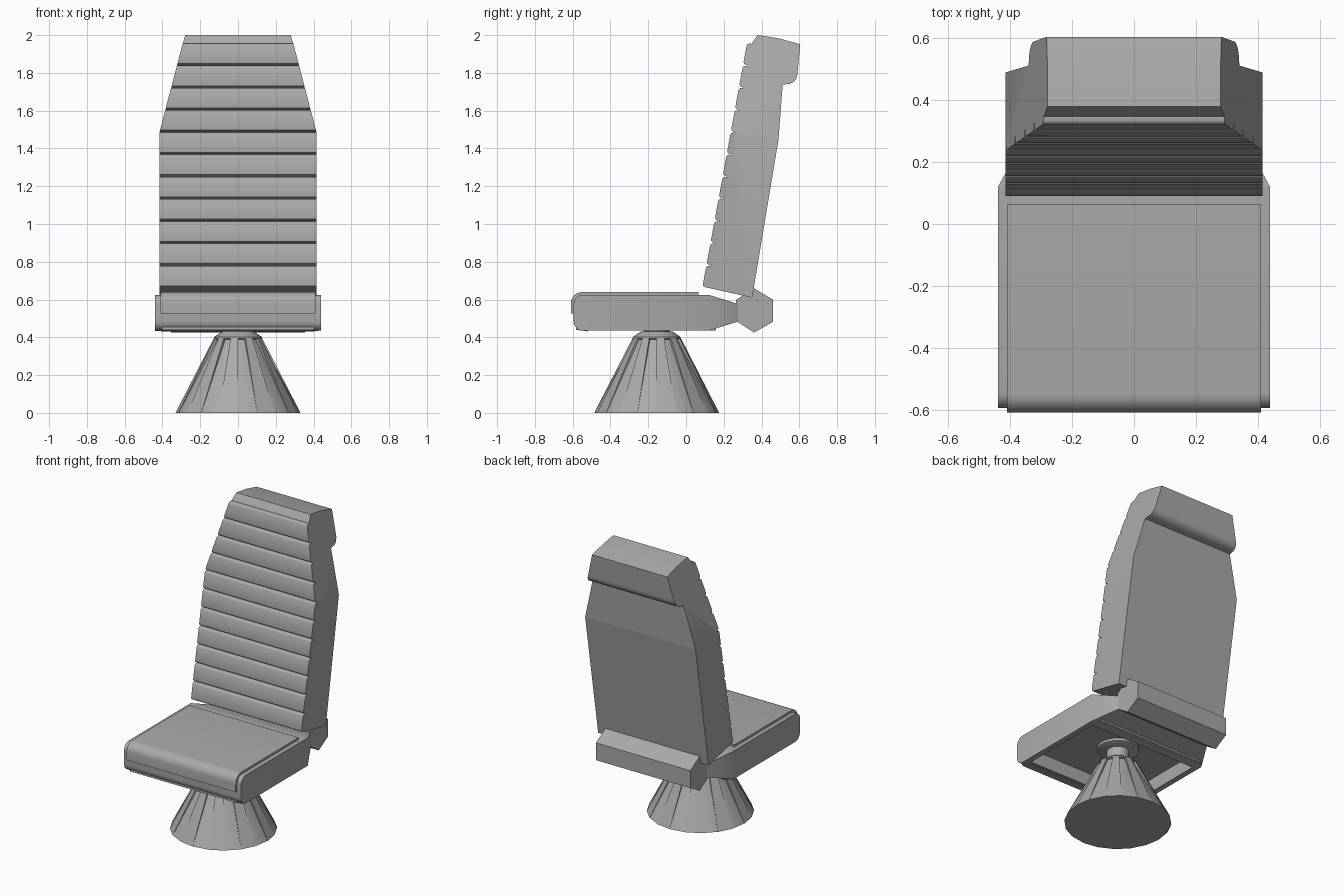
import bpy, bmesh
from math import sin, cos, pi
from mathutils import Vector

if "Cube" in bpy.data.objects:
    bpy.data.objects.remove(bpy.data.objects["Cube"])

grey = bpy.data.materials.new("seat_grey")
grey.use_nodes = True
grey.diffuse_color = (0.4, 0.4, 0.4, 1)
grey.node_tree.nodes["Principled BSDF"].inputs["Base Color"].default_value = (0.4, 0.4, 0.4, 1)


def finish(bm, name):
    bmesh.ops.recalc_face_normals(bm, faces=bm.faces)
    mesh = bpy.data.meshes.new(name)
    bm.to_mesh(mesh)
    bm.free()
    mesh.materials.append(grey)
    obj = bpy.data.objects.new(name, mesh)
    bpy.context.collection.objects.link(obj)
    bpy.ops.object.select_all(action="DESELECT")
    obj.select_set(True)
    bpy.context.view_layer.objects.active = obj
    bpy.ops.object.shade_smooth_by_angle(angle=0.6)
    return obj


def extrude_profile(profile, half):
    """Extrude a (y, z) profile from -half to +half along x."""
    bm = bmesh.new()
    face = bm.faces.new([bm.verts.new((-half, y, z)) for y, z in profile])
    res = bmesh.ops.extrude_face_region(bm, geom=[face])
    verts = [v for v in res["geom"] if isinstance(v, bmesh.types.BMVert)]
    bmesh.ops.translate(bm, verts=verts, vec=(2 * half, 0, 0))
    bmesh.ops.recalc_face_normals(bm, faces=bm.faces)
    return bm


def cut(bm, point, normal):
    bmesh.ops.bisect_plane(bm, geom=bm.verts[:] + bm.edges[:] + bm.faces[:],
                           plane_co=point, plane_no=normal)


def arc(cy, cz, r, start, end, n=6):
    angles = [(start + (end - start) * i / n) * pi / 180 for i in range(n + 1)]
    return [(cy + r * cos(a), cz + r * sin(a)) for a in angles]


def lathe(name, profile, sides, cy):
    """Closed turned solid from (radius, z) points."""
    bm = bmesh.new()
    rings = [[bm.verts.new((r * cos(2 * pi * i / sides), cy + r * sin(2 * pi * i / sides), z))
              for i in range(sides)] for r, z in profile]
    for a, b in zip(rings, rings[1:]):
        for i in range(sides):
            j = (i + 1) % sides
            bm.faces.new((a[i], a[j], b[j], b[i]))
    bm.faces.new(rings[0])
    bm.faces.new(rings[-1])
    return finish(bm, name)


# Backrest: ribbed front, headrest roll behind, tapered above the shoulder
RIBS, PITCH = 11, 0.1177
rib = [(0.025, 0), (0.012, 0.001), (0.003, 0.006), (0, 0.015),
       (0, 0.1), (0.003, 0.108), (0.01, 0.113), (0.025, 0.114)]
profile = []
for i in range(RIBS):
    for u, h in rib:
        rise = i * PITCH + h
        profile.append((0.087 + 0.183 * rise + u, 0.667 + rise - 0.15 * u))
profile += [(0.352, 1.962), (0.38, 2.0), (0.49, 1.983), (0.605, 1.952)]
profile += arc(0.535, 1.795, 0.055, 0, -90)
profile += [(0.512, 1.738), (0.49, 1.45), (0.35, 0.61)]
back = extrude_profile(profile, 0.415)
cut(back, (0, 0.49, 1.45), (0, 0.155, 1))
for v in back.verts:
    over = v.co.z + 0.155 * v.co.y - 1.526
    if over > 0:
        v.co.x *= 1 - 0.614 * over
finish(back, "backrest")

# Seat frame: rounded front, narrowing to the hinge, hollow underneath
R = 0.05
profile = arc(-0.545, 0.485, R, 270, 180) + arc(-0.545, 0.575, R, 180, 90)
profile += [(0.12, 0.625), (0.28, 0.575), (0.28, 0.485), (0.12, 0.435)]
frame = extrude_profile(profile, 0.44)
cut(frame, (0, 0.12, 0), (0, 1, 0))
for v in frame.verts:
    if v.co.y > 0.2:
        v.co.x *= 0.8
bmesh.ops.recalc_face_normals(frame, faces=frame.faces)
frame.normal_update()
under = [f for f in frame.faces if f.normal.z < -0.99]
bmesh.ops.inset_individual(frame, faces=under, thickness=0.055)
res = bmesh.ops.extrude_face_region(frame, geom=under)
bmesh.ops.translate(frame, vec=(0, 0, 0.09),
                    verts=[v for v in res["geom"] if isinstance(v, bmesh.types.BMVert)])
bmesh.ops.delete(frame, geom=[f for f in under if f.is_valid], context="FACES_ONLY")
finish(frame, "seat_frame")

# Seat cushion wrapping over the front edge
profile = [(-0.5, 0.525), (-0.61, 0.525)] + arc(-0.55, 0.58, 0.06, 180, 90)
profile += [(0.065, 0.64), (0.065, 0.6), (-0.5, 0.6)]
finish(extrude_profile(profile, 0.41), "seat_cushion")

# Hinge bar behind the seat
hinge = [(0.265, 0.487), (0.36, 0.425), (0.46, 0.482),
         (0.46, 0.6), (0.36, 0.66), (0.265, 0.598)]
finish(extrude_profile(hinge, 0.355), "hinge_bar")

# Pedestal: fluted cone, collar, stem and mounting flange
CY, SIDES = -0.155, 20
lathe("pedestal_core", [(0.33, 0), (0.112, 0.395)], SIDES, CY)
lathe("pedestal_collar", [(0.1, 0.385), (0.128, 0.393), (0.126, 0.402), (0.085, 0.43)], SIDES, CY)
lathe("stem", [(0.07, 0.42), (0.07, 0.52)], 24, CY)
lathe("mounting_flange", [(0.11, 0.5), (0.13, 0.508), (0.13, 0.53)], 24, CY)
fins = bmesh.new()
for i in range(0, SIDES, 2):
    pts = []
    for k in (i, i + 1):
        a = 2 * pi * k / SIDES
        for r, z in ((0.331, 0), (0.128, 0.395), (0.1, 0.395), (0.3, 0)):
            pts.append(fins.verts.new(Vector((r * cos(a), CY + r * sin(a), z))))
    p, q = pts[:4], pts[4:]
    fins.faces.new(p)
    fins.faces.new(q)
    for k in range(4):
        n = (k + 1) % 4
        fins.faces.new((p[k], p[n], q[n], q[k]))
finish(fins, "pedestal_fins")
